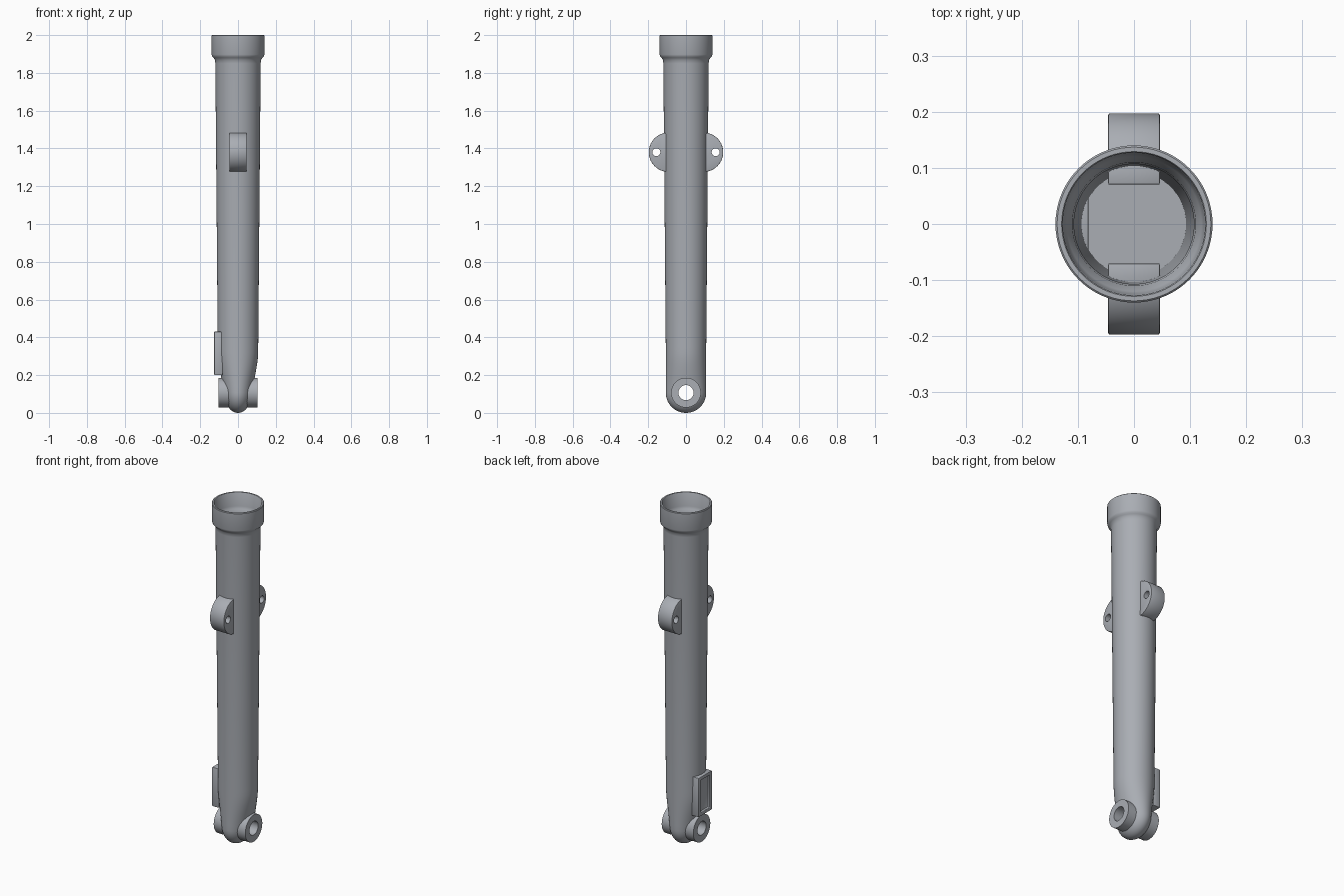
import bpy
import bmesh
from math import sin, cos, pi
from mathutils import Matrix, Vector

cube = bpy.data.objects.get("Cube")
if cube:
    bpy.data.objects.remove(cube, do_unlink=True)

# Single cast metal colour
COLOUR = (0.40, 0.42, 0.455, 1.0)
metal = bpy.data.materials.new("grey_metal")
metal.use_nodes = True
metal.diffuse_color = COLOUR
metal.node_tree.nodes["Principled BSDF"].inputs["Base Color"].default_value = COLOUR

AXLE_Z = 0.107
LUG_Z = 1.38


def finish(name, bm):
    """Turn a bmesh into a linked object."""
    bmesh.ops.recalc_face_normals(bm, faces=bm.faces)
    mesh = bpy.data.meshes.new(name)
    bm.to_mesh(mesh)
    bm.free()
    mesh.materials.append(metal)
    obj = bpy.data.objects.new(name, mesh)
    bpy.context.collection.objects.link(obj)
    return obj


def x_cylinder(name, radius, length, y, z, sides=48):
    bm = bmesh.new()
    place = Matrix.Translation((0, y, z)) @ Matrix.Rotation(pi / 2, 4, 'Y')
    bmesh.ops.create_cone(bm, cap_ends=True, segments=sides, radius1=radius,
                          radius2=radius, depth=length, matrix=place)
    return finish(name, bm)


def bevel(obj, width):
    mod = obj.modifiers.new("soft_edges", 'BEVEL')
    mod.width = width
    mod.segments = 2
    mod.limit_method = 'ANGLE'


def bore(obj, cutter):
    mod = obj.modifiers.new("bore", 'BOOLEAN')
    mod.operation = 'DIFFERENCE'
    mod.solver = 'EXACT'
    mod.object = cutter


def bake(obj):
    """Apply the modifiers and smooth everything but sharp edges."""
    deps = bpy.context.evaluated_depsgraph_get()
    mesh = bpy.data.meshes.new_from_object(obj.evaluated_get(deps))
    obj.modifiers.clear()
    obj.data = mesh
    bpy.ops.object.select_all(action='DESELECT')
    obj.select_set(True)
    bpy.context.view_layer.objects.active = obj
    bpy.ops.object.shade_smooth_by_angle(angle=0.6)


# Tube: round bottom, tapered wall, flared collar, hollow bore
R = 0.107
profile = [(R * sin(a * pi / 24), AXLE_Z - R * cos(a * pi / 24)) for a in range(13)]
profile += [(R, AXLE_Z + 0.03 * i) for i in range(1, 9)]
profile += [(0.120, 1.85), (0.122, 1.868), (0.130, 1.880), (0.137, 1.887),
            (0.140, 1.897), (0.140, 1.997), (0.137, 2.0), (0.129, 2.0),
            (0.127, 1.997), (0.125, 1.92), (0.120, 1.905), (0.110, 1.89),
            (0.107, 1.86), (0.093, 0.36), (0.0, 0.36)]
bm = bmesh.new()
ring = [bm.verts.new((r, 0, z)) for r, z in profile]
edges = [bm.edges.new(pair) for pair in zip(ring, ring[1:])]
bmesh.ops.spin(bm, geom=ring + edges, cent=(0, 0, 0), axis=(0, 0, 1),
               angle=2 * pi, steps=72)
bmesh.ops.remove_doubles(bm, verts=bm.verts, dist=0.0001)
# Squeeze the foot sideways between the axle bosses
for v in bm.verts:
    t = min(max((0.33 - v.co.z) / 0.27, 0), 1)
    v.co.x *= 1 - 0.32 * t * t * (3 - 2 * t)
tube = finish("tube_body", bm)

# Axle bosses with a through hole
boss = x_cylinder("axle_boss", 0.079, 0.206, 0, AXLE_Z, 64)
axle_cutter = x_cylinder("axle_cutter", 0.040, 0.6, 0, AXLE_Z)
bore(tube, axle_cutter)
bore(boss, axle_cutter)

# Front and back mounting lugs with cross holes
parts = [tube, boss]
cutters = [axle_cutter]
for name, side in (("front_lug", -1), ("back_lug", 1)):
    outline = [(0.070, -0.104)]
    outline += [(0.093 + 0.104 * cos(a), 0.104 * sin(a))
                for a in (pi * (i / 28 - 0.5) for i in range(29))]
    outline += [(0.070, 0.104)]
    bm = bmesh.new()
    face = bm.faces.new([bm.verts.new((-0.046, side * y, LUG_Z + z))
                         for y, z in outline])
    grown = bmesh.ops.extrude_face_region(bm, geom=[face])["geom"]
    bmesh.ops.translate(bm, vec=(0.092, 0, 0),
                        verts=[g for g in grown if isinstance(g, bmesh.types.BMVert)])
    lug = finish(name, bm)
    bevel(lug, 0.003)
    cutter = x_cylinder(name + "_cutter", 0.021, 0.4, side * 0.157, LUG_Z, 32)
    bore(lug, cutter)
    parts.append(lug)
    cutters.append(cutter)

# Raised side pad with a recessed panel
bm = bmesh.new()
bmesh.ops.create_cube(bm, size=1, matrix=Matrix.Translation((-0.1035, 0, 0.315))
                      @ Matrix.Diagonal((0.045, 0.124, 0.23, 1)))
bm.normal_update()
outer = min(bm.faces, key=lambda f: f.calc_center_median().x)
bmesh.ops.inset_region(bm, faces=[outer], thickness=0.028, depth=0)
bmesh.ops.inset_region(bm, faces=[outer], thickness=0.002, depth=0)
bmesh.ops.translate(bm, vec=Vector((0.012, 0, 0)), verts=outer.verts)
pad = finish("side_pad", bm)
bevel(pad, 0.003)
parts.append(pad)

for part in parts:
    bake(part)
for cutter in cutters:
    bpy.data.objects.remove(cutter, do_unlink=True)
